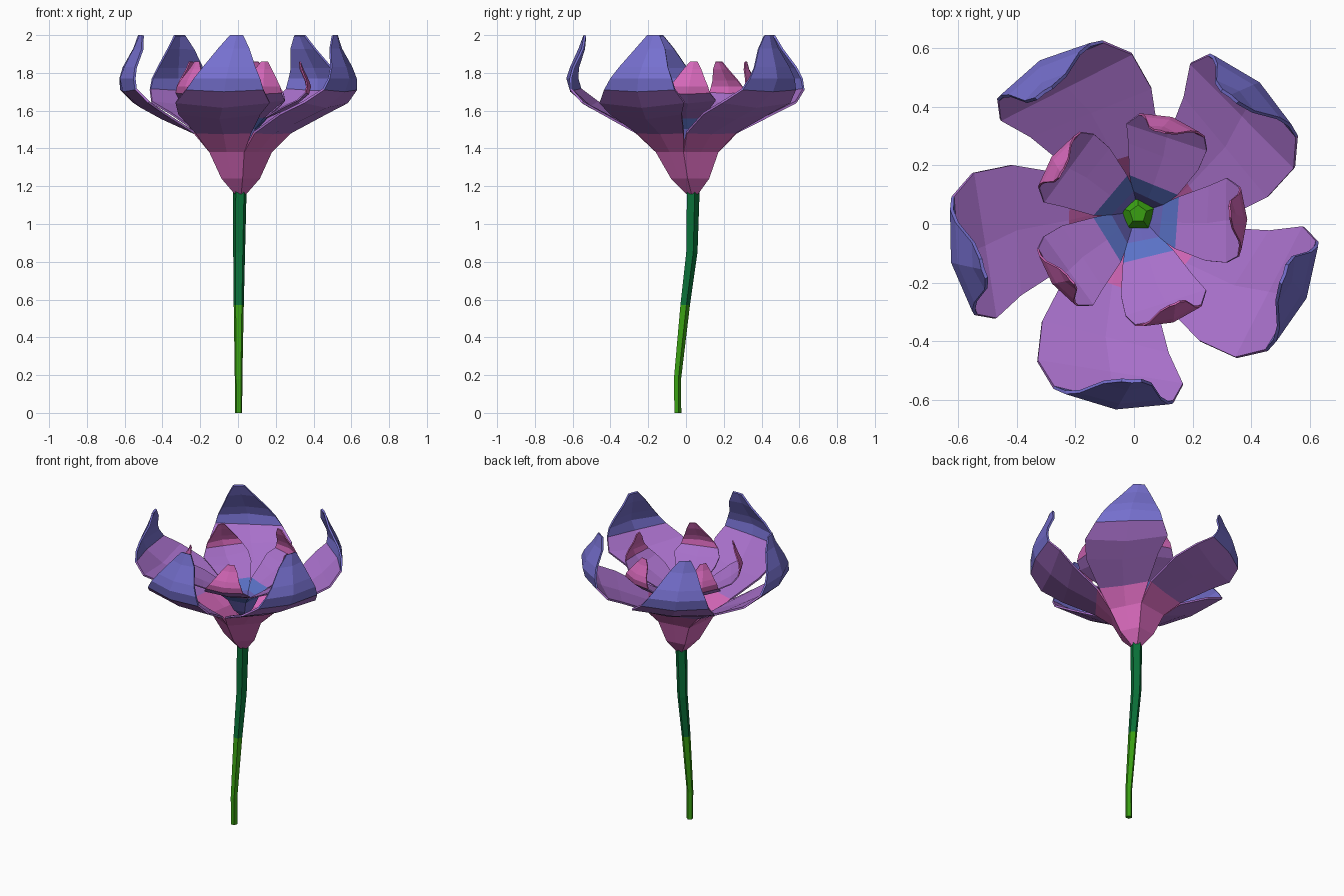
import bpy
from math import cos, sin, radians
from mathutils import Vector

cube = bpy.data.objects.get("Cube")
if cube:
    bpy.data.objects.remove(cube)


def material(name, r, g, b):
    """Make a flat material from 0-255 sRGB values."""
    linear = [((c / 255 + 0.055) / 1.055) ** 2.4 if c > 10 else c / 3295 for c in (r, g, b)]
    m = bpy.data.materials.new(name)
    m.use_nodes = True
    m.diffuse_color = (*linear, 1)
    m.node_tree.nodes["Principled BSDF"].inputs["Base Color"].default_value = (*linear, 1)
    return m


purple = material("petal purple", 168, 112, 202)
pink = material("pink", 214, 104, 186)
indigo = material("indigo", 118, 112, 207)
blue = material("blue", 92, 116, 202)
light_green = material("light green", 58, 160, 18)
deep_green = material("deep green", 10, 112, 56)


def make_object(name, verts, faces, slots, indices):
    mesh = bpy.data.meshes.new(name)
    mesh.from_pydata(verts, [], faces)
    for m in slots:
        mesh.materials.append(m)
    mesh.polygons.foreach_set("material_index", indices)
    mesh.update()
    obj = bpy.data.objects.new(name, mesh)
    bpy.context.collection.objects.link(obj)
    return obj


# Petal rows: height, edge radius, edge angles, sag and outward bulge of midrib
BASE_Z = 1.16
ROWS = [
    (1.16, 0.035, -64, 8, 0, 0),
    (1.24, 0.11, -64, 8, 0, 0),
    (1.38, 0.18, -63, 9, 0, 0),
    (1.48, 0.285, -54, 14, 0.005, 0),
    (1.58, 0.475, -43, 14.5, 0.025, 0),
    (1.64, 0.592, -35, 16.5, 0.025, 0),
    (1.71, 0.645, -26, 12, 0.01, 0.025),
    (1.77, 0.645, -22, 10.5, 0, 0.035),
    (1.83, 0.625, -18, 8.5, 0, 0.025),
    (1.93, 0.572, -11, 6, 0, 0.02),
    (2.0, 0.557, -4.7, 2.6, 0, 0.003),
]


def petal(name, axis, turn, scale, base, root, centre, slots):
    """One twisted petal, three points wide, with colours by row."""
    verts, faces, indices = [], [], []
    for z, r, a_left, a_right, sag, bulge in ROWS:
        c = root.lerp(centre, min(1, (z - BASE_Z) / 0.32))
        height = base + scale * (z - BASE_Z)
        radius = r * 0.98 * scale
        # the cup of a whorl may be turned against its petal tips
        angle = axis + turn * min(1, max(0, (1.71 - z) / 0.33))
        left, right = [
            Vector((c.x + radius * cos(radians(angle + a)),
                    c.y + radius * sin(radians(angle + a)), height))
            for a in (a_left, a_right)]
        mid = (left + right) / 2
        mid += Vector((mid.x - c.x, mid.y - c.y, 0)).normalized() * bulge * scale
        mid.z -= sag * scale
        verts += [left, mid, right]
    for i in range(len(ROWS) - 1):
        for j in range(2):
            a = i * 3 + j
            faces.append((a, a + 1, a + 4, a + 3))
            indices.append(0 if i < 2 else 1 if i < 3 else 2 if i < 6 else 3)
    obj = make_object(name, verts, faces, slots, indices)
    solid = obj.modifiers.new("thickness", "SOLIDIFY")
    solid.thickness = 0.012 * scale
    solid.offset = -1


# Outer and inner whorls of five petals
for k in range(5):
    petal(f"outer_petal_{k + 1}", -90 + 72 * k, 0, 1, BASE_Z,
          Vector((0.012, 0.035)), Vector((0.002, 0.005)), (pink, pink, purple, indigo))
    petal(f"inner_petal_{k + 1}", -66 + 72 * k, 14, 0.575, 1.377,
          Vector((0.014, 0.033)), Vector((0.018, 0.014)), (indigo, blue, purple, pink))

# Five-sided bent stem, ending in a small bud inside the flower: x, y, z, radius
STEM = [
    (0.003, -0.045, 0, 0.02),
    (0.003, -0.047, 0.18, 0.021),
    (0.004, -0.007, 0.57, 0.028),
    (0.006, 0.028, 0.85, 0.033),
    (0.01, 0.035, 1.17, 0.037),
    (0.014, 0.035, 1.38, 0.02),
    (0.014, 0.035, 1.43, 0.06),
    (0.014, 0.035, 1.46, 0.03),
]
verts, faces, indices = [], [], []
for x, y, z, r in STEM:
    for k in range(5):
        a = radians(90 + 72 * k)
        verts.append((x + r * cos(a), y + r * sin(a), z))
for i in range(len(STEM) - 1):
    for k in range(5):
        n = (k + 1) % 5
        faces.append((i * 5 + k, i * 5 + n, i * 5 + 5 + n, i * 5 + 5 + k))
        indices.append(1 if 2 <= i < 5 else 0)
top = len(verts) - 5
faces += [(4, 3, 2, 1, 0), tuple(range(top, top + 5))]
indices += [0, 0]
make_object("stem", verts, faces, (light_green, deep_green), indices)
